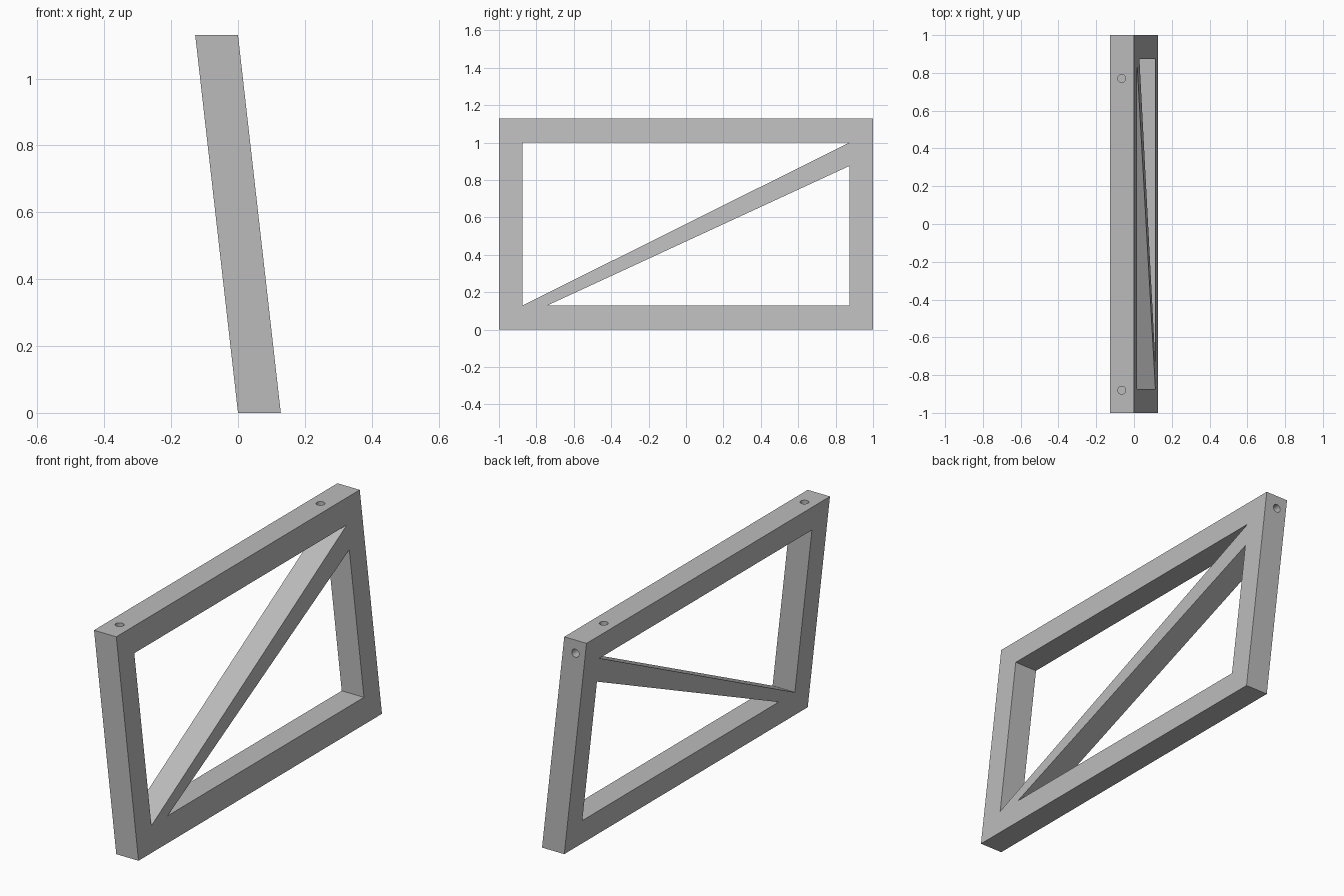
import bpy, bmesh
from mathutils import Matrix, Vector

if "Cube" in bpy.data.objects:
    bpy.data.objects.remove(bpy.data.objects["Cube"], do_unlink=True)

HEIGHT, THICK, RAIL = 1.13, 0.128, 0.13
LEAN = THICK / HEIGHT          # sideways shift per unit of height
INNER = 1 - RAIL + 0.003

grey = bpy.data.materials.new("plain grey")
grey.use_nodes = True
colour = (0.5, 0.5, 0.5, 1)
grey.diffuse_color = colour
grey.node_tree.nodes["Principled BSDF"].inputs["Base Color"].default_value = colour


def finish(name, bm):
    bmesh.ops.recalc_face_normals(bm, faces=bm.faces[:])
    mesh = bpy.data.meshes.new(name)
    bm.to_mesh(mesh)
    bm.free()
    mesh.materials.append(grey)
    obj = bpy.data.objects.new(name, mesh)
    bpy.context.collection.objects.link(obj)
    return obj


def leaning_prism(name, outline, margin=0):
    """Extrude a side outline (y, z) across the thickness and lean it."""
    bm = bmesh.new()
    face = bm.faces.new([bm.verts.new((-margin, y, z)) for y, z in outline])
    ext = bmesh.ops.extrude_face_region(bm, geom=[face])
    moved = [v for v in ext["geom"] if isinstance(v, bmesh.types.BMVert)]
    bmesh.ops.translate(bm, verts=moved, vec=(THICK + 2 * margin, 0, 0))
    for v in bm.verts:
        v.co.x -= LEAN * v.co.z
    return finish(name, bm)


def peg(name, centre, axis):
    """Short cylinder that cuts a blind hole."""
    turn = Vector((0, 0, 1)).rotation_difference(Vector(axis)).to_matrix().to_4x4()
    bm = bmesh.new()
    bmesh.ops.create_cone(bm, cap_ends=True, segments=32, radius1=0.021,
                          radius2=0.021, depth=0.12,
                          matrix=Matrix.Translation(centre) @ turn)
    return finish(name, bm)


# Leaning slab that becomes the frame with its diagonal brace
frame = leaning_prism("braced_frame", [(-1, 0), (1, 0), (1, HEIGHT), (-1, HEIGHT)])

# Two triangular openings, and blind holes in the top rail and the rear post
cutters = [
    leaning_prism("upper_opening_cutter",
                  [(-INNER, RAIL), (INNER, 1), (-INNER, 1)], 0.1),
    leaning_prism("lower_opening_cutter",
                  [(-0.74, RAIL), (INNER, RAIL), (INNER, 0.875)], 0.1),
    peg("rear_top_hole_cutter", (-0.065, 0.77, HEIGHT), (0, 0, 1)),
    peg("front_top_hole_cutter", (-0.065, -0.88, HEIGHT), (0, 0, 1)),
    peg("rear_end_hole_cutter", (-0.064, 1, 1.062), (0, 1, 0)),
]
for cutter in cutters:
    cut = frame.modifiers.new(cutter.name, "BOOLEAN")
    cut.operation = "DIFFERENCE"
    cut.solver = "EXACT"
    cut.object = cutter

# Apply the cuts and discard the cutters
bpy.context.view_layer.update()
depsgraph = bpy.context.evaluated_depsgraph_get()
result = bpy.data.meshes.new_from_object(frame.evaluated_get(depsgraph))
frame.modifiers.clear()
frame.data = result
for cutter in cutters:
    bpy.data.objects.remove(cutter, do_unlink=True)

bpy.ops.object.select_all(action="DESELECT")
frame.select_set(True)
bpy.context.view_layer.objects.active = frame
bpy.ops.object.shade_smooth_by_angle()
